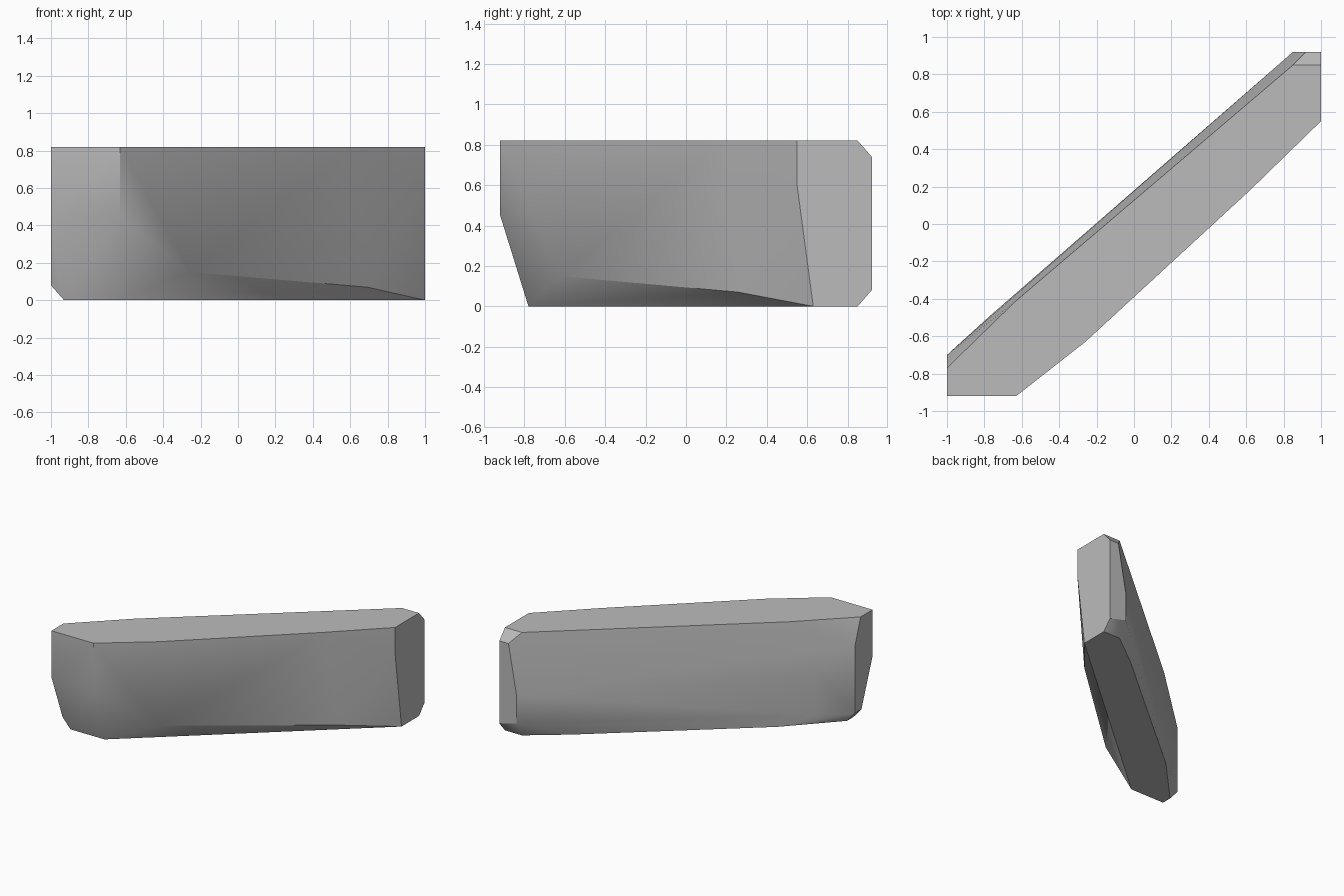
import bpy, bmesh, math

cube = bpy.data.objects.get("Cube")
if cube:
    bpy.data.objects.remove(cube)

TOP, BASE, LOW = 0.82, 0.0, 0.08

# Outline corners grouped by level
top_corners = [(-1, -.92), (-.63, -.92), (-.26, -.63), (.62, .18),
               (1, .55), (1, .85), (.85, .85), (-.63, -.41), (-1, -.77)]
base_corners = [(-.93, -.78), (-.63, -.78), (1, .63), (1, .85), (.85, .85),
                (.56, .63), (-.58, -.33), (-.93, -.70)]
side_corners = [
    (-1, -.92, .45), (-.63, -.92, .45),               # blunt nose
    (-.26, -.63, .15), (.69, .26, .07), (1, .55, .6),  # front flank
    (1, .92, LOW), (1, .92, .74), (.92, .92, .74),     # rear end
    (.85, .92, .35), (.85, .92, .12),
    (-.78, -.50, LOW), (-.78, -.50, .4),               # back flank
    (-1, -.70, LOW), (-1, -.70, .62), (-1, -.78, LOW)]

points = [(x, y, TOP) for x, y in top_corners]
points += [(x, y, BASE) for x, y in base_corners]
points += side_corners

# Wrap the corners in a closed convex block
bm = bmesh.new()
for p in points:
    bm.verts.new(p)
bmesh.ops.convex_hull(bm, input=bm.verts)
bmesh.ops.delete(bm, geom=[v for v in bm.verts if not v.link_faces], context='VERTS')
bmesh.ops.dissolve_limit(bm, angle_limit=math.radians(0.5),
                         verts=bm.verts, edges=bm.edges)
bmesh.ops.recalc_face_normals(bm, faces=bm.faces)
mesh = bpy.data.meshes.new("stone_block")
bm.to_mesh(mesh)
bm.free()

block = bpy.data.objects.new("stone_block", mesh)
bpy.context.collection.objects.link(block)

# Plain grey
grey = bpy.data.materials.new("stone_grey")
grey.use_nodes = True
colour = (0.5, 0.5, 0.5, 1)
grey.diffuse_color = colour
grey.node_tree.nodes["Principled BSDF"].inputs["Base Color"].default_value = colour
mesh.materials.append(grey)

# Soft flanks with crisp edges
bpy.ops.object.select_all(action='DESELECT')
block.select_set(True)
bpy.context.view_layer.objects.active = block
bpy.ops.object.shade_smooth_by_angle(angle=math.radians(30))
